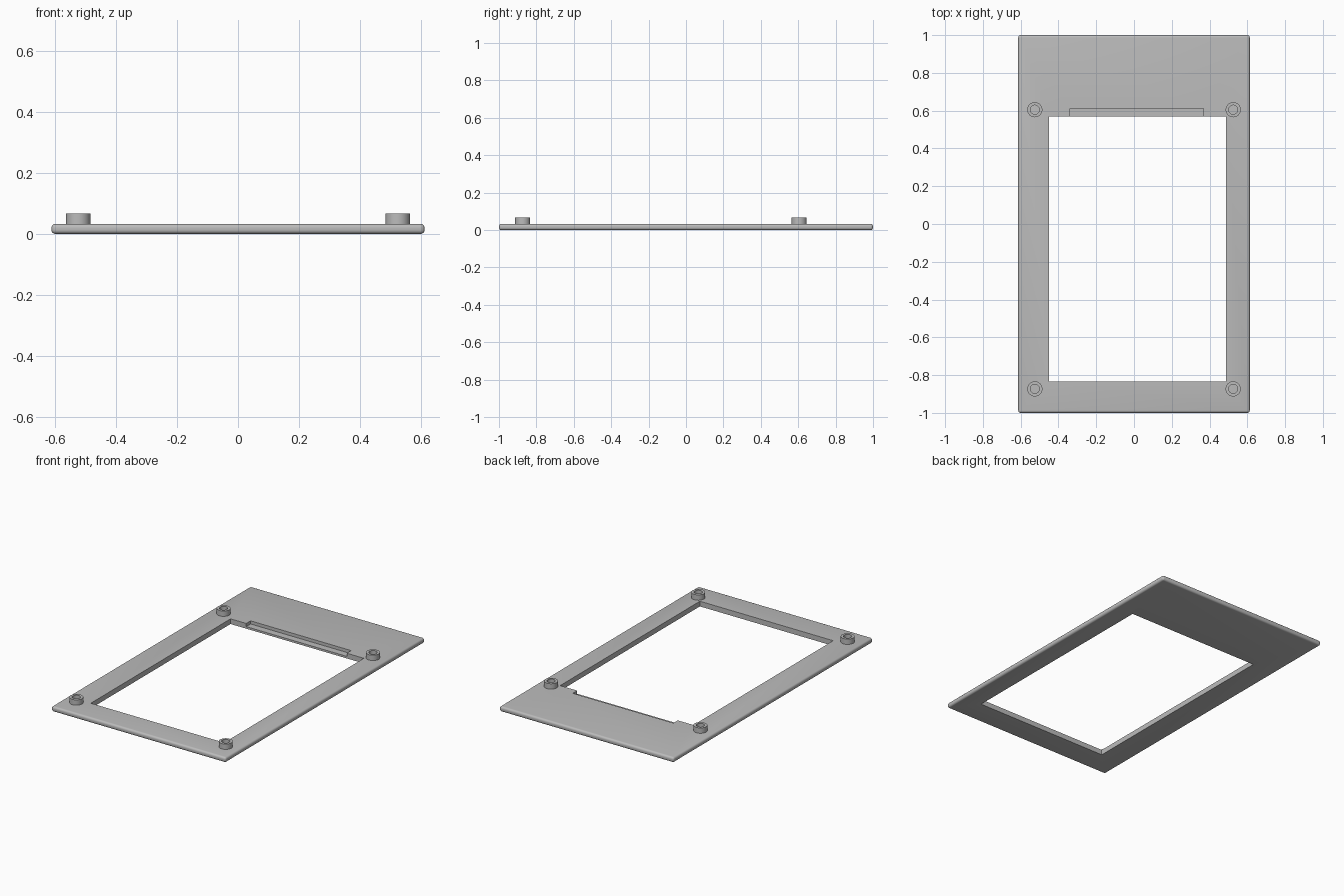
import bpy
import bmesh
import math
from mathutils import Matrix, Vector

if "Cube" in bpy.data.objects:
    bpy.data.objects.remove(bpy.data.objects["Cube"])

THICK = 0.033   # plate thickness
TOP = 0.067     # top of the standoffs

grey = bpy.data.materials.new("light grey")
grey.use_nodes = True
colour = (0.5, 0.5, 0.5, 1)
grey.diffuse_color = colour
grey.node_tree.nodes["Principled BSDF"].inputs["Base Color"].default_value = colour


def finish(name, bm):
    """Turn a bmesh into a grey object."""
    bmesh.ops.recalc_face_normals(bm, faces=bm.faces)
    mesh = bpy.data.meshes.new(name)
    bm.to_mesh(mesh)
    bm.free()
    mesh.materials.append(grey)
    obj = bpy.data.objects.new(name, mesh)
    bpy.context.collection.objects.link(obj)
    return obj


def box(name, low, high, bevel=0):
    low, high = Vector(low), Vector(high)
    bm = bmesh.new()
    place = Matrix.Translation((low + high) / 2) @ Matrix.Diagonal((*(high - low), 1))
    bmesh.ops.create_cube(bm, size=1, matrix=place)
    if bevel:
        bmesh.ops.bevel(bm, geom=bm.edges[:], offset=bevel, segments=5,
                        profile=0.5, affect='EDGES')
    return finish(name, bm)


def cut(target, cutter):
    """Subtract the cutter, then throw it away."""
    cutter.hide_render = True
    mod = target.modifiers.new("cut", 'BOOLEAN')
    mod.operation = 'DIFFERENCE'
    mod.solver = 'EXACT'
    mod.object = cutter
    bpy.context.view_layer.objects.active = target
    bpy.ops.object.modifier_apply(modifier=mod.name)
    bpy.data.objects.remove(cutter)


def smooth(obj):
    bpy.ops.object.select_all(action='DESELECT')
    obj.select_set(True)
    bpy.context.view_layer.objects.active = obj
    bpy.ops.object.shade_smooth_by_angle(angle=math.radians(30))


def standoff(name, x, y):
    """Hollow round post, spun from its wall section."""
    outer, inner, foot = 0.04, 0.024, THICK - 0.003
    section = [(inner, foot), (outer, foot), (outer, TOP), (inner, TOP)]
    bm = bmesh.new()
    verts = [bm.verts.new((x + r, y, z)) for r, z in section]
    edges = [bm.edges.new((verts[i], verts[(i + 1) % 4])) for i in range(4)]
    bmesh.ops.spin(bm, geom=verts + edges, cent=(x, y, 0), axis=(0, 0, 1),
                   angle=math.tau, steps=40)
    bmesh.ops.remove_doubles(bm, verts=bm.verts, dist=0.0001)
    smooth(finish(name, bm))


# Plate with rounded outer edges, an off-centre window and a shallow notch
plate = box("face_plate", (-0.613, -1, 0), (0.613, 1, THICK), bevel=0.013)
cut(plate, box("window_cutter", (-0.45, -0.835, -0.1), (0.487, 0.568, 0.1)))
cut(plate, box("notch_cutter", (-0.34, 0.5, 0.013), (0.367, 0.612, 0.1)))
smooth(plate)

# Four standoffs around the window
for end, y in (("front", -0.873), ("back", 0.605)):
    for side, x in (("right", -0.525), ("left", 0.525)):
        standoff(f"{end}_{side}_standoff", x, y)
